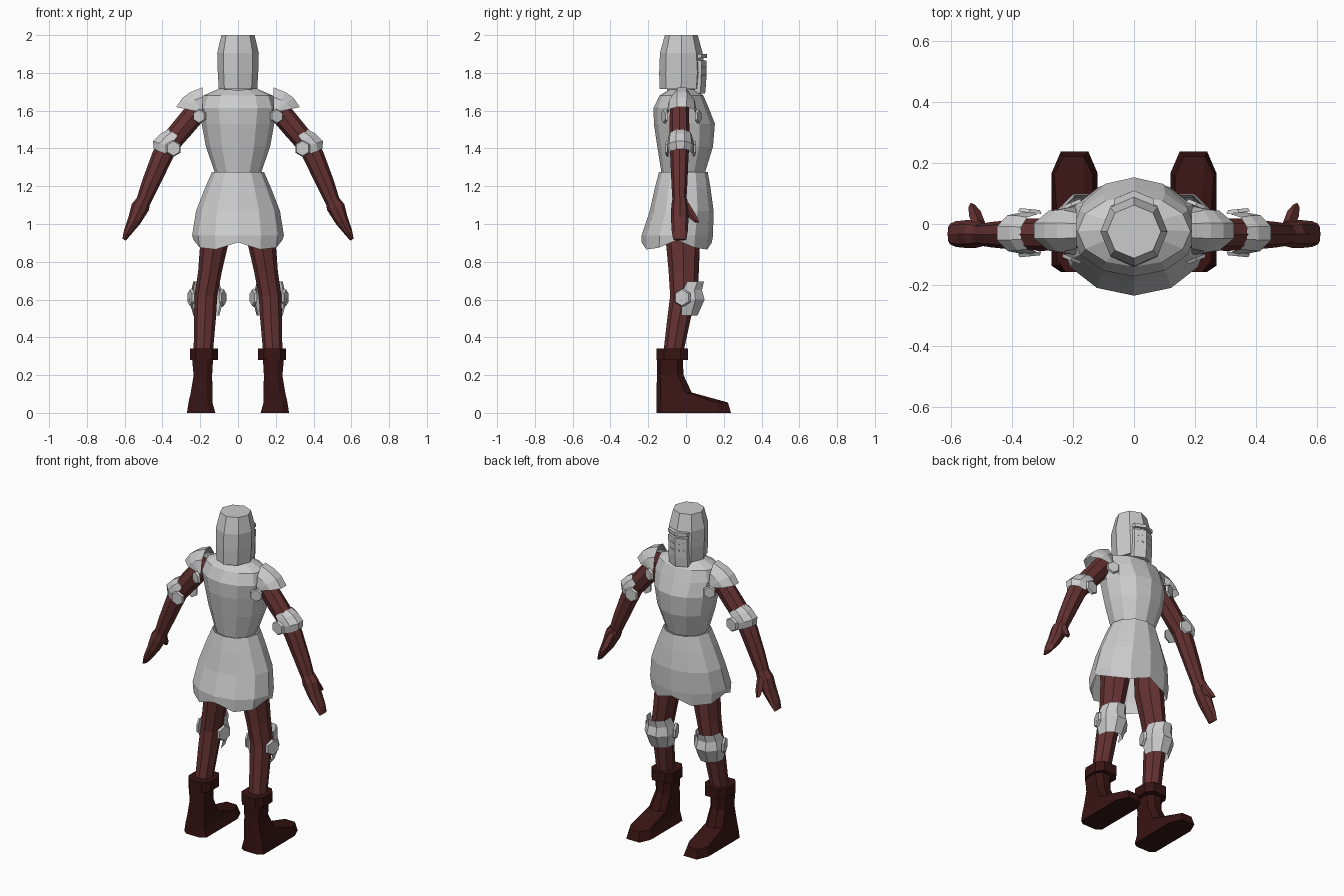
import bpy, bmesh
from math import sin, cos, radians, pi
from mathutils import Vector, Matrix

if "Cube" in bpy.data.objects:
    bpy.data.objects.remove(bpy.data.objects["Cube"])


def material(name, rgb):
    m = bpy.data.materials.new(name)
    m.diffuse_color = (*rgb, 1)
    m.use_nodes = True
    m.node_tree.nodes["Principled BSDF"].inputs["Base Color"].default_value = m.diffuse_color
    return m


CLOTH = material("dark_red_cloth", (0.13, 0.032, 0.032))
LEATHER = material("dark_leather", (0.04, 0.007, 0.007))


def finish(name, bm, mat=None, mirror=False):
    bmesh.ops.recalc_face_normals(bm, faces=bm.faces)
    me = bpy.data.meshes.new(name)
    bm.to_mesh(me)
    bm.free()
    ob = bpy.data.objects.new(name, me)
    bpy.context.collection.objects.link(ob)
    if mat:
        me.materials.append(mat)
    if mirror:
        ob.modifiers.new("mirror", 'MIRROR').use_axis[0] = True
    return ob


def ring(c, ra, rb, tilt=0, n=8, arc=None):
    """Ellipse (or arc) of points; the first axis is x tilted towards z, the second is y."""
    u = Vector((cos(radians(tilt)), 0, sin(radians(tilt))))
    if arc:
        angles = [radians(arc[0] + (arc[1] - arc[0]) * i / (n - 1)) for i in range(n)]
    else:
        angles = [2 * pi * i / n for i in range(n)]
    return [Vector(c) + u * ra * cos(a) + Vector((0, rb * sin(a), 0)) for a in angles]


def loft(name, rings, mat=None, mirror=False, closed=True, caps=True):
    bm = bmesh.new()
    rows = [[bm.verts.new(p) for p in r] for r in rings]
    n = len(rows[0])
    for a, b in zip(rows, rows[1:]):
        for i in range(n if closed else n - 1):
            j = (i + 1) % n
            bm.faces.new((a[i], a[j], b[j], b[i]))
    if caps and closed:
        bm.faces.new(rows[0])
        bm.faces.new(rows[-1])
    return finish(name, bm, mat, mirror)


def plate(name, places, r, depth=0.012, n=6, mirror=True):
    """Small flat discs at (centre, normal)."""
    bm = bmesh.new()
    for c, normal in places:
        rot = Vector(normal).to_track_quat('Z', 'Y').to_matrix().to_4x4()
        bmesh.ops.create_cone(bm, cap_ends=True, segments=n, radius1=r, radius2=r * 0.85,
                              depth=depth, matrix=Matrix.Translation(c) @ rot)
    return finish(name, bm, None, mirror)


def body_ring(z, half, back, front, n=12):
    return ring((0, (back + front) / 2, z), half, (front - back) / 2, 0, n)


# Helmet with a flat crown
loft("helmet", [body_ring(z, h, b, f, 8) for z, h, b, f in [
    (1.715, .102, -.14, .088), (1.80, .107, -.142, .095), (1.905, .11, -.138, .088),
    (2.0, .088, -.112, .062)]])

# Visor: pointed face plate, brow ledge and breathing holes
visor = []
for z, out in [(1.69, -.006), (1.75, 0), (1.865, .002), (1.865, -.014), (1.88, -.014),
               (1.88, .003), (1.90, .003), (1.90, -.02)]:
    visor.append([(x, y + out, z) for x, y in
                  [(-.066, .05), (-.064, .08), (0, .107), (.064, .08), (.066, .05)]])
loft("visor", visor, closed=False)
plate("breathing_holes", [((x, .107 - .42 * x, z), (.4, 1, 0))
                          for x in (.018, .043) for z in (1.79, 1.83)], .007, .006, 8)

# Neck
loft("neck", [ring((0, -.025, z), .075, .075) for z in (1.66, 1.76)])

# Breastplate
loft("breastplate", [body_ring(*r) for r in [
    (1.27, .122, -.13, .10), (1.41, .17, -.152, .143), (1.53, .192, -.17, .153),
    (1.615, .205, -.172, .12), (1.68, .185, -.14, .092), (1.712, .11, -.09, .05)]])

# Skirt with a scalloped hem
skirt = [body_ring(*r) for r in [(1.275, .138, -.143, .115), (1.19, .175, -.165, .13),
                                 (1.07, .222, -.192, .146), (.94, .243, -.235, .143)]]
hem = body_ring(.90, .235, -.235, .137)
for i, p in enumerate(hem):
    p.z = (.915, .875, .865, .903, .865, .875)[i % 6]
loft("armour_skirt", skirt + [hem], caps=False)

# Legs
loft("leg", [ring((x, y, z), a, b) for x, y, z, a, b in [
    (.125, -.02, 1.05, .08, .09), (.125, -.016, .90, .075, .09), (.148, -.012, .75, .063, .08),
    (.17, -.012, .62, .06, .072), (.175, -.037, .50, .058, .062),
    (.185, -.07, .30, .05, .052)]], CLOTH, True)


# Boots: outline with chamfered heel and toe
def sole(z, x0, x1, y0, y1, toe, heel=.02):
    t, m = toe, min(.03, (x1 - x0) * .3)
    return [Vector((x, y, z)) for x, y in [
        (x0 + m, y0), (x1 - m, y0), (x1, y0 + heel), (x1, y1 - t),
        (x1 - m, y1), (x0 + m, y1), (x0, y1 - t), (x0, y0 + heel)]]


loft("boot", [sole(0, .12, .27, -.157, .238, .07), sole(.055, .135, .262, -.156, .222, .06),
              sole(.108, .135, .25, -.156, .03, .03), sole(.20, .137, .235, -.154, -.013, .03),
              sole(.285, .132, .243, -.154, -.017, .03)], LEATHER, True)
loft("boot_cuff", [sole(.28, .107, .255, -.157, .01, .04, .04),
                   sole(.34, .107, .255, -.157, .01, .04, .04)], LEATHER, True)

# Knee guards with side wings
loft("knee_guard", [ring((.168, y, z), a, b, 0, 6, (-10, 190)) for y, z, a, b in [
    (.02, .695, .07, .08), (.0, .65, .08, .09), (-.005, .60, .092, .11),
    (-.01, .515, .07, .075)]], mirror=True, closed=False)
plate("knee_wings", [((.25, -.02, .61), (1, -.35, 0)), ((.08, -.02, .61), (-1, -.35, 0))], .05)

# Arms and hands
loft("arm", [ring((x, -.035, z), a, b, t) for x, z, a, b, t in [
    (.20, 1.62, .06, .05, 45), (.30, 1.50, .058, .053, 33), (.372, 1.415, .055, .052, 32),
    (.405, 1.35, .055, .048, 28), (.465, 1.21, .047, .042, 26),
    (.505, 1.11, .038, .036, 26)]], CLOTH, True)
loft("hand", [ring((x, -.033, z), a, b, t) for x, z, a, b, t in [
    (.497, 1.13, .036, .04, 26), (.517, 1.09, .048, .045, 20), (.548, 1.02, .036, .046, 28),
    (.585, .955, .022, .042, 30), (.603, .917, .01, .034, 30)]], CLOTH, True)
loft("thumb", [ring((x, y, z), a, b, 20, 5) for x, y, z, a, b in [
    (.505, -.01, 1.11, .022, .025), (.52, .025, 1.045, .022, .03),
    (.532, .056, 1.01, .012, .014)]], CLOTH, True)

# Shoulder guards and armpit discs
loft("shoulder_guard", [ring((x, -.022, z), a, b, t, 6, (-95, 95)) for x, z, a, b, t in [
    (.188, 1.60, .13, .07, 90), (.20, 1.60, .117, .08, 62), (.205, 1.60, .118, .08, 38),
    (.215, 1.595, .122, .078, 12)]], mirror=True, closed=False)
plate("armpit_discs", [((.205, .065, 1.57), (.4, 1, 0)), ((.205, -.115, 1.57), (.4, -1, 0))], .04)

# Elbow guards with side wings
loft("elbow_guard", [ring((x, -.03, z), a, b, t, 6, (-95, 95)) for x, z, a, b, t in [
    (.322, 1.47, .06, .062, 32), (.345, 1.443, .078, .068, 30), (.367, 1.412, .092, .07, 18),
    (.385, 1.375, .07, .06, 20)]], mirror=True, closed=False)
plate("elbow_wings", [((.342, .043, 1.40), (-.1, 1, 0)), ((.342, -.10, 1.40), (-.1, -1, 0))], .045)
